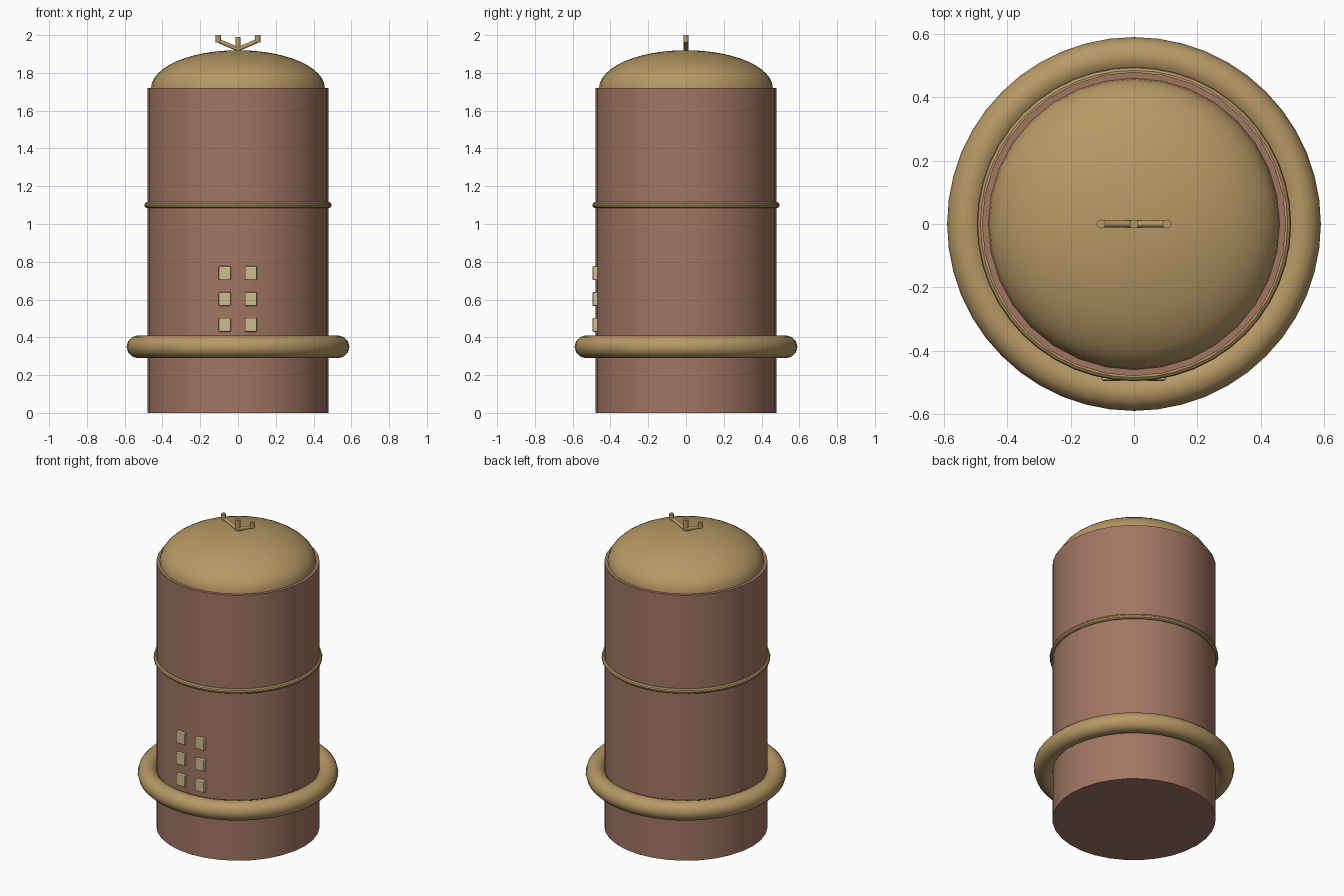
import bpy, bmesh, math
from mathutils import Vector

if "Cube" in bpy.data.objects:
    bpy.data.objects.remove(bpy.data.objects["Cube"])


def material(name, rgb):
    m = bpy.data.materials.new(name)
    m.diffuse_color = (*rgb, 1)
    m.use_nodes = True
    m.node_tree.nodes["Principled BSDF"].inputs["Base Color"].default_value = m.diffuse_color
    return m


BROWN = material("brown", (0.36, 0.18, 0.125))
GOLD = material("gold", (0.47, 0.315, 0.13))
CREAM = material("cream", (0.62, 0.51, 0.27))


def finish(name, mat, smooth=True):
    ob = bpy.context.object
    ob.name = name
    ob.data.materials.append(mat)
    if smooth:
        bpy.ops.object.shade_smooth_by_angle(angle=math.radians(35))
    return ob


def ring(name, z, major, minor, sides):
    bpy.ops.mesh.primitive_torus_add(
        location=(0, 0, z), major_radius=major, minor_radius=minor,
        major_segments=48, minor_segments=sides)
    return finish(name, GOLD)


def rod(name, a, b, radius):
    a, b = Vector(a), Vector(b)
    bpy.ops.mesh.primitive_cylinder_add(
        vertices=12, radius=radius, depth=(b - a).length, location=(a + b) / 2,
        rotation=(b - a).to_track_quat('Z', 'Y').to_euler())
    return finish(name, GOLD)


# Cylindrical body
bpy.ops.mesh.primitive_cylinder_add(vertices=32, radius=0.48, depth=1.72,
                                    location=(0, 0, 0.86))
finish("body", BROWN)

# Flattened dome: upper half of a sphere
bpy.ops.mesh.primitive_uv_sphere_add(segments=32, ring_count=24, radius=1)
dome = bpy.context.object
bm = bmesh.new()
bm.from_mesh(dome.data)
bmesh.ops.bisect_plane(bm, geom=bm.verts[:] + bm.edges[:] + bm.faces[:],
                       plane_co=(0, 0, 0), plane_no=(0, 0, 1), clear_inner=True)
for v in bm.verts:
    v.co = (v.co.x * 0.46, v.co.y * 0.46, v.co.z * 0.2 + 1.72)
bm.to_mesh(dome.data)
bm.free()
finish("dome", GOLD)

# Thick lower hoop and thin middle band
ring("lower_hoop", 0.35, 0.53, 0.06, 12)
ring("middle_band", 1.10, 0.48, 0.016, 10)

# Three-pronged finial
rod("center_prong", (0, 0, 1.91), (0, 0, 1.99), 0.014)
for side, s in (("left", -1), ("right", 1)):
    rod(side + "_arm", (0, 0, 1.925), (s * 0.108, 0, 1.972), 0.011)
    rod(side + "_prong", (s * 0.104, 0, 1.962), (s * 0.104, 0, 2.0), 0.014)

# Two columns of raised buttons on the front
for row, z in enumerate((0.466, 0.603, 0.74)):
    for col, x in enumerate((-0.07, 0.068)):
        bpy.ops.mesh.primitive_cube_add(size=1, location=(x, -0.48, z))
        button = bpy.context.object
        button.scale = (0.064, 0.03, 0.074)
        bpy.ops.object.transform_apply(location=False, rotation=False, scale=True)
        finish(f"button_{row}_{col}", CREAM, smooth=False)
        bevel = button.modifiers.new("bevel", 'BEVEL')
        bevel.width = 0.006
        bevel.segments = 2
